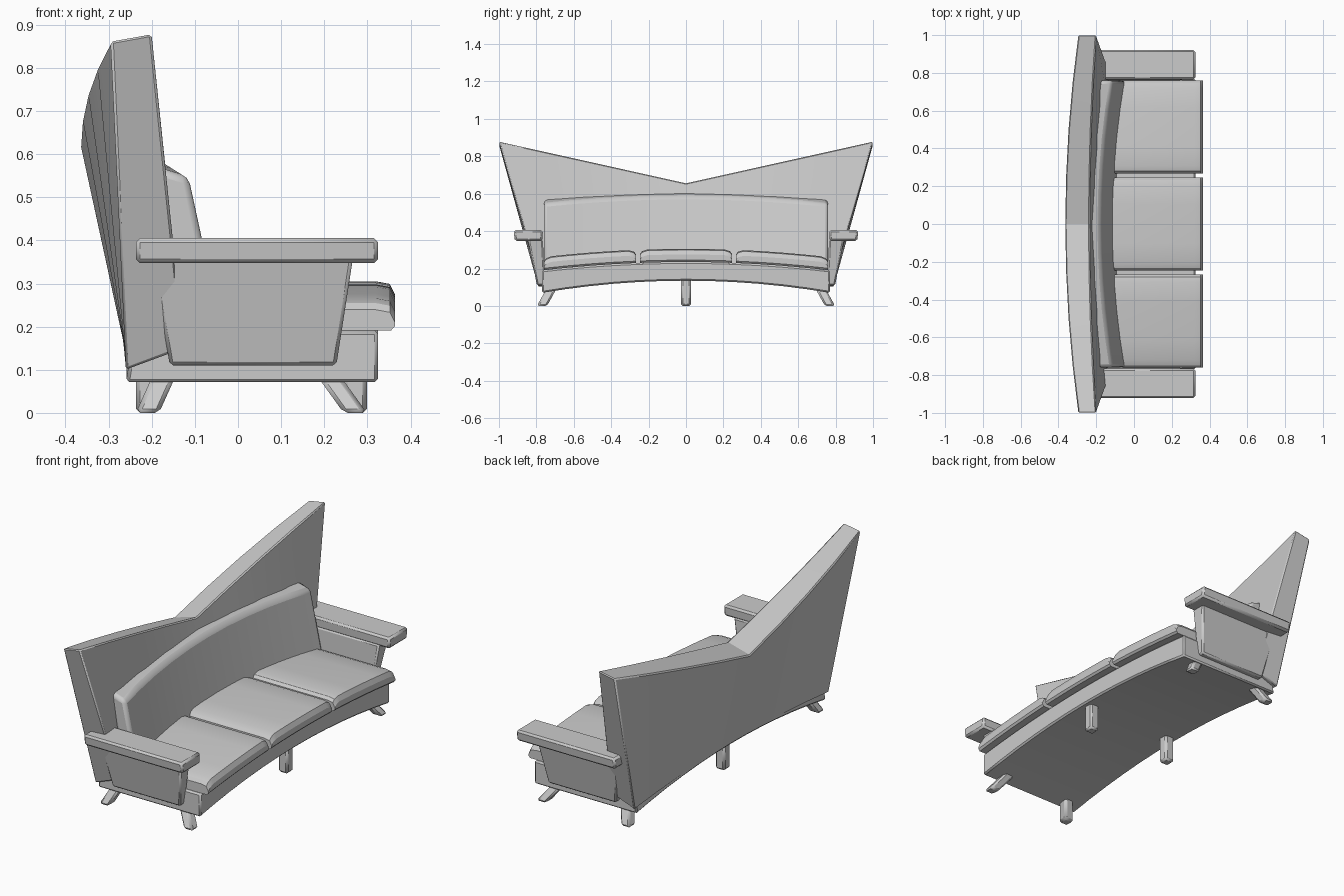
import bpy, bmesh
from mathutils import Vector

if "Cube" in bpy.data.objects:
    bpy.data.objects.remove(bpy.data.objects["Cube"])


def loft(name, rings, bevel=0.008, segs=1):
    """Join equal-sized rings of points into a closed, capped, bevelled solid."""
    bm = bmesh.new()
    rows = [[bm.verts.new(p) for p in r] for r in rings]
    n = len(rows[0])
    for a, b in zip(rows, rows[1:]):
        for i in range(n):
            j = (i + 1) % n
            bm.faces.new((a[i], a[j], b[j], b[i]))
    bm.faces.new(rows[0])
    bm.faces.new(rows[-1])
    bmesh.ops.recalc_face_normals(bm, faces=bm.faces)
    me = bpy.data.meshes.new(name)
    bm.to_mesh(me)
    bm.free()
    ob = bpy.data.objects.new(name, me)
    bpy.context.collection.objects.link(ob)
    if bevel:
        m = ob.modifiers.new("bevel", 'BEVEL')
        m.width, m.segments = bevel, segs
        m.limit_method, m.angle_limit = 'ANGLE', 0.6
    bpy.ops.object.select_all(action='DESELECT')
    ob.select_set(True)
    bpy.context.view_layer.objects.active = ob
    bpy.ops.object.shade_smooth_by_angle(angle=0.4)
    return ob


def arch(y, half=0.77):
    return 1 - (y / half) ** 2


def steps(a, b, n):
    return [a + (b - a) * i / n for i in range(n + 1)]


# arched base
loft("base", [[(-0.26, y, 0.07 + 0.065 * arch(y)), (0.325, y, 0.07 + 0.065 * arch(y)),
               (0.325, y, 0.19 + 0.045 * arch(y)), (-0.24, y, 0.19 + 0.045 * arch(y))]
              for y in steps(-0.77, 0.77, 12)])

# winged back panel, bowed backwards along its V-shaped top
loft("back_panel", [[(-0.26, 0.79 * u, 0.10 + 0.04 * (1 - u * u)),
                     (-0.125, 0.79 * u, 0.15 + 0.02 * (1 - u * u)),
                     (-0.235 + 0.035 * u * u, u, 0.657 + 0.222 * abs(u)),
                     (-0.365 + 0.07 * u * u, u, 0.622 + 0.24 * abs(u))]
                    for u in steps(-1, 1, 8)], 0.006)


# curved back cushion
def back_ring(y):
    bow = 0.055 * arch(y, 0.76)
    top = 0.553 + 0.04 * arch(y, 0.76)
    front = lambda z: -0.052 - 0.214 * (z - 0.27) - bow
    return [(front(0.2) - 0.09, y, 0.2), (front(0.2), y, 0.2),
            (front(top), y, top - 0.006), (front(top) - 0.08, y, top + 0.018)]


loft("back_cushion", [back_ring(y) for y in steps(-0.76, 0.76, 10)], 0.018, 2)


# three seat cushions with softened top edges
def seat_ring(y, drop):
    b = 0.19 + 0.045 * arch(y)
    t = b + 0.07 - drop
    return [(-0.17, y, b), (0.355, y, b), (0.364, y, b + 0.01), (0.364, y, t - 0.03),
            (0.352, y, t - 0.006), (0.32, y, t), (-0.17, y, t)]


for name, a, b in (("seat_left", -0.76, -0.268), ("seat_middle", -0.246, 0.246),
                   ("seat_right", 0.268, 0.76)):
    ends = [(a, 0.022), (a + 0.012, 0.008), (a + 0.04, 0.0)]
    mid = [(y, 0) for y in steps(a + 0.04, b - 0.04, 4)[1:-1]]
    far = [(a + b - y, d) for y, d in reversed(ends)]
    loft(name, [seat_ring(y, d) for y, d in ends + mid + far], 0)

# arms: tapered side panel with a flat rest on top
for side, s in (("left", -1), ("right", 1)):
    loft("arm_panel_" + side,
         [[(-0.158, s * 0.755, 0.11), (0.228, s * 0.755, 0.11),
           (0.228, s * 0.797, 0.11), (-0.158, s * 0.797, 0.11)],
          [(-0.2, s * 0.765, 0.355), (0.266, s * 0.765, 0.355),
           (0.266, s * 0.845, 0.355), (-0.2, s * 0.845, 0.355)]])
    loft("arm_rest_" + side,
         [[(x, s * 0.768, 0.347), (x, s * 0.915, 0.347),
           (x, s * 0.922, 0.405), (x, s * 0.765, 0.405)] for x in (-0.237, 0.325)], 0.01)


# legs: splayed at the corners, upright in the middle
def leg(name, foot, top):
    r = 0.027
    sq = [(-r, -r), (r, -r), (r, r), (-r, r)]
    loft(name, [[Vector(c) + Vector((dx, dy, 0)) for dx, dy in sq] for c in (foot, top)], 0.01)


for end, fx, tx in (("front", 0.272, 0.2), ("back", -0.21, -0.165)):
    leg("middle_leg_" + end, (fx, 0, 0), (fx, 0, 0.15))
    for side, s in (("left", -1), ("right", 1)):
        leg("corner_leg_%s_%s" % (end, side), (fx, s * 0.77, 0), (tx, s * 0.715, 0.1))
